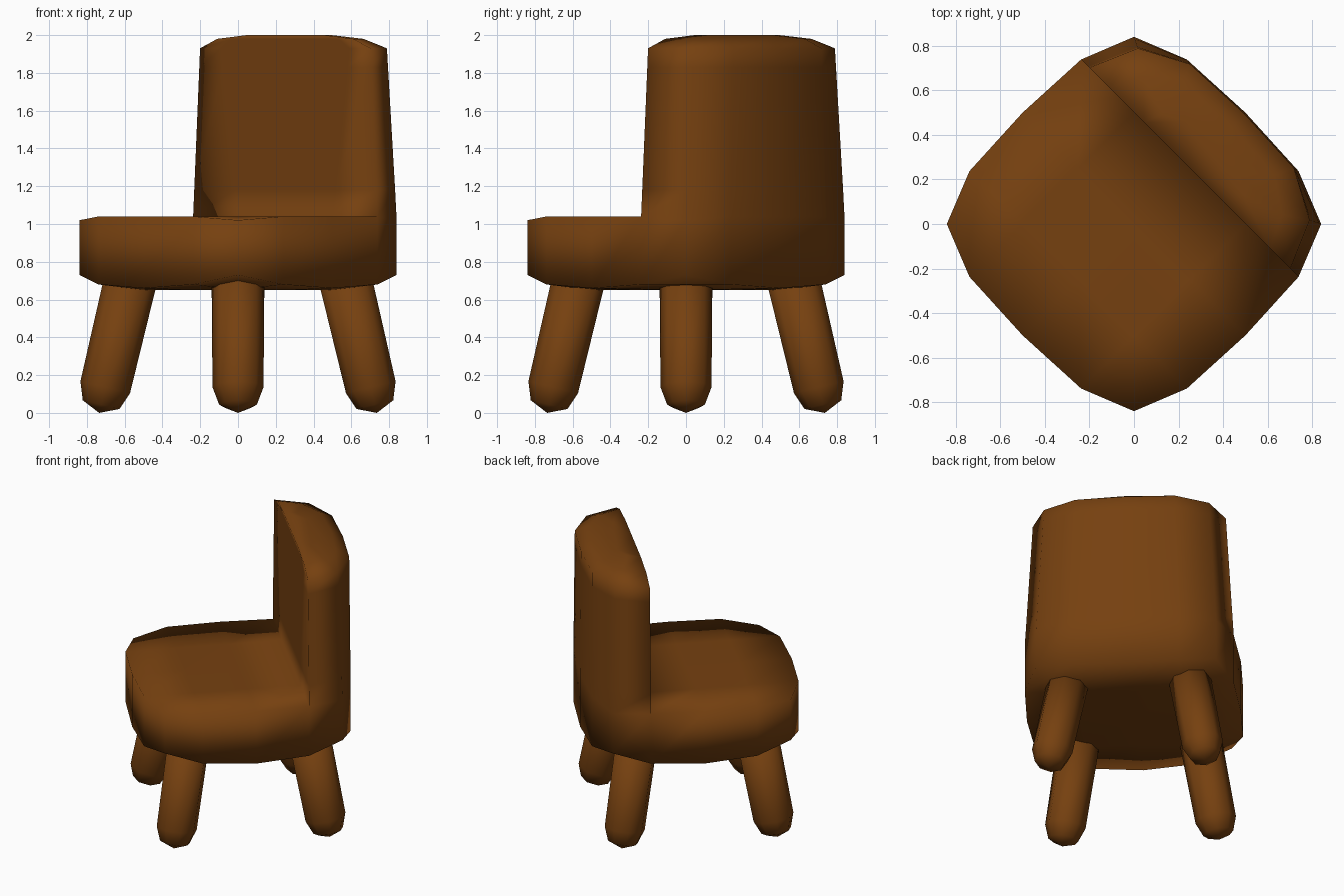
import bpy, bmesh, math
from mathutils import Matrix, Vector

if "Cube" in bpy.data.objects:
    bpy.data.objects.remove(bpy.data.objects["Cube"])

brown = bpy.data.materials.new("brown wood")
brown.diffuse_color = (0.18, 0.052, 0.005, 1)
brown.use_nodes = True
brown.node_tree.nodes["Principled BSDF"].inputs["Base Color"].default_value = brown.diffuse_color
TURN = Matrix.Rotation(math.radians(45), 4, 'Z')   # chair is modelled square, then turned


def finish(bm, name):
    bmesh.ops.recalc_face_normals(bm, faces=bm.faces)
    for f in bm.faces:
        f.smooth = True
    me = bpy.data.meshes.new(name)
    bm.to_mesh(me)
    bm.free()
    me.materials.append(brown)
    ob = bpy.data.objects.new(name, me)
    bpy.context.collection.objects.link(ob)
    return ob


def bridge(bm, a, b):
    n = len(a)
    for k in range(n):
        bm.faces.new((a[k], a[(k + 1) % n], b[(k + 1) % n], b[k]))


# --- seat: rounded-square grid, backrest grows from its rear strip ---
INNER = 0.354


def grid_xy(i, j):
    def coord(a, b):
        if abs(a) < 2:
            return a * INNER
        return math.copysign((0.707, 0.69, 0.594)[abs(b)], a)
    return coord(i, j), coord(j, i)


def top_z(i, j):
    return 1.02 if abs(i) == abs(j) == 2 else 1.04


def bottom_z(i, j):
    if max(abs(i), abs(j)) < 2:
        return 0.65
    return (0.66, 0.68, 0.73)[min(abs(i), abs(j))]


bm = bmesh.new()
R = range(-2, 3)
top = {(i, j): bm.verts.new((*grid_xy(i, j), top_z(i, j))) for i in R for j in R}
bot = {(i, j): bm.verts.new((*grid_xy(i, j), bottom_z(i, j))) for i in R for j in R}
for i in range(-2, 2):
    for j in range(-2, 2):
        cell = [(i, j), (i + 1, j), (i + 1, j + 1), (i, j + 1)]
        bm.faces.new([bot[c] for c in cell])
        if i < 1:
            bm.faces.new([top[c] for c in cell])
rim = ([(i, -2) for i in range(-2, 2)] + [(2, j) for j in range(-2, 2)] +
       [(i, 2) for i in range(2, -2, -1)] + [(-2, j) for j in range(2, -2, -1)])
bridge(bm, [bot[c] for c in rim], [top[c] for c in rim])

# --- backrest: ten-point rings; half outline given, mirrored across the middle ---
base_idx = [(2, 0), (2, 1), (2, 2), (1, 2), (1, 1), (1, 0),
            (1, -1), (1, -2), (2, -2), (2, -1)]
base_half = [(0.707, 0), (0.69, 0.354), (0.594, 0.594), (0.354, 0.69), (0.354, 0.354), (0.354, 0)]
rim_half = [(0.70, 0), (0.685, 0.33), (0.57, 0.545), (0.354, 0.638), (0.354, 0.48), (0.354, 0)]
dome_half = [(0.62, 0), (0.60, 0.29), (0.50, 0.44), (0.354, 0.51), (0.354, 0.40), (0.354, 0)]
crown_half = [(0.50, 0), (0.49, 0.16), (0.44, 0.26), (0.354, 0.29), (0.354, 0.20), (0.354, 0)]


def ring(half, z):
    pts = half + [(p, -q) for p, q in half[4:0:-1]]
    return [bm.verts.new((p, q, z)) for p, q in pts]


def mix(t):
    return [(a[0] + (b[0] - a[0]) * t, a[1] + (b[1] - a[1]) * t)
            for a, b in zip(base_half, rim_half)]


rings = [[top[c] for c in base_idx], ring(mix(0.16), 1.18), ring(mix(0.89), 1.83),
         ring(rim_half, 1.93), ring(dome_half, 1.98), ring(crown_half, 2.0)]
for a, b in zip(rings, rings[1:]):
    bridge(bm, a, b)
bm.faces.new(rings[-1])
bm.transform(TURN)
finish(bm, "seat_and_backrest")


# --- four splayed legs with blunt rounded feet ---
def leg(name, angle, sides=8):
    bm = bmesh.new()
    levels = []
    for s, r in [(0.045, 0.10), (0.14, 0.135), (0.75, 0.14)]:
        levels.append([bm.verts.new((r * math.cos(math.tau * k / sides),
                                     r * math.sin(math.tau * k / sides), s))
                       for k in range(sides)])
    for a, b in zip(levels, levels[1:]):
        bridge(bm, a, b)
    tip = bm.verts.new((0, 0, 0))
    for k in range(sides):
        bm.faces.new((tip, levels[0][k], levels[0][(k + 1) % sides]))
    bm.faces.new(levels[-1])
    bm.transform(Matrix.Rotation(math.radians(angle), 4, 'Z')
                 @ Matrix.Translation(Vector((0.735, 0, 0)))
                 @ Matrix.Rotation(math.radians(-13.3), 4, 'Y'))
    finish(bm, name)


for name, angle in [("right_leg", 0), ("back_leg", 90), ("left_leg", 180), ("front_leg", 270)]:
    leg(name, angle)
